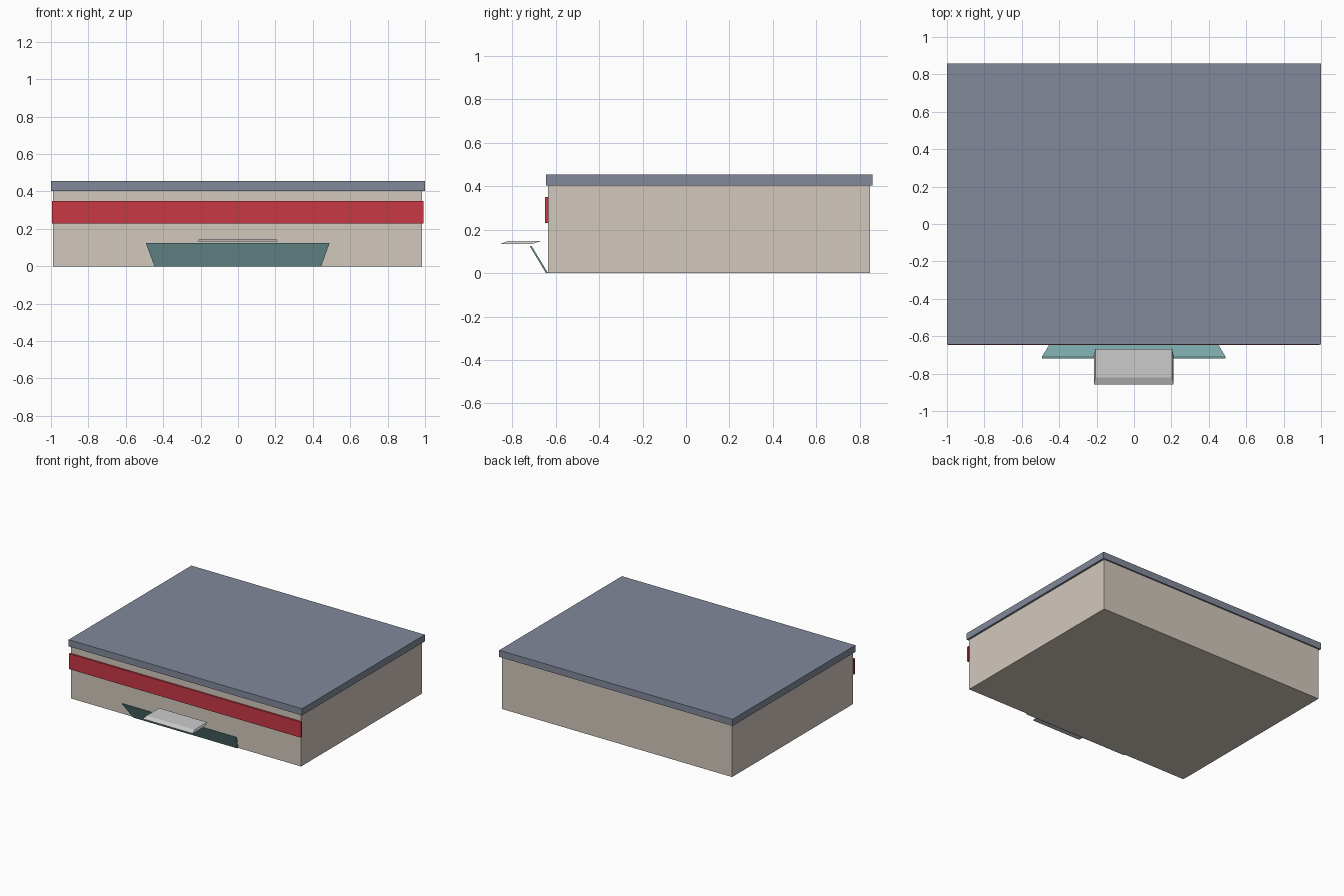
import bpy

if "Cube" in bpy.data.objects:
    bpy.data.objects.remove(bpy.data.objects["Cube"])


def paint(obj, color):
    if color:
        mat = bpy.data.materials.new(obj.name + "_paint")
        mat.diffuse_color = (*color, 1)
        mat.use_nodes = True
        mat.node_tree.nodes["Principled BSDF"].inputs["Base Color"].default_value = mat.diffuse_color
        obj.data.materials.append(mat)


def loft(name, lower, upper, color=None):
    """Closed block between two rectangles, each (x0, x1, y0, y1, z)."""
    verts = []
    for x0, x1, y0, y1, z in (lower, upper):
        verts += [(x0, y0, z), (x1, y0, z), (x1, y1, z), (x0, y1, z)]
    faces = [(3, 2, 1, 0), (4, 5, 6, 7)]
    faces += [(i, (i + 1) % 4, (i + 1) % 4 + 4, i + 4) for i in range(4)]
    mesh = bpy.data.meshes.new(name)
    mesh.from_pydata(verts, [], faces)
    obj = bpy.data.objects.new(name, mesh)
    bpy.context.collection.objects.link(obj)
    paint(obj, color)
    return obj


def box(name, x0, x1, y0, y1, z0, z1, color=None):
    return loft(name, (x0, x1, y0, y1, z0), (x0, x1, y0, y1, z1), color)


# Main building volume
box("building_body", -0.988, 0.985, -0.635, 0.847, 0.0, 0.403, (0.65, 0.58, 0.51))

# Flat roof slab with slight overhang
box("roof_slab", -1.0, 1.0, -0.644, 0.858, 0.403, 0.455, (0.22, 0.25, 0.32))

# Red fascia band across the front
box("front_band", -0.995, 0.992, -0.648, -0.634, 0.23, 0.35, (0.58, 0.04, 0.06))

# Thin panel leaning outward, flared toward its top edge
loft("leaning_panel", (-0.447, 0.445, -0.645, -0.635, 0.0),
     (-0.493, 0.49, -0.72, -0.711, 0.125), (0.24, 0.47, 0.47))

# Entrance canopy with sheared, tapered edges
loft("entrance_canopy", (-0.215, 0.212, -0.858, -0.712, 0.133),
     (-0.207, 0.204, -0.822, -0.668, 0.147))
